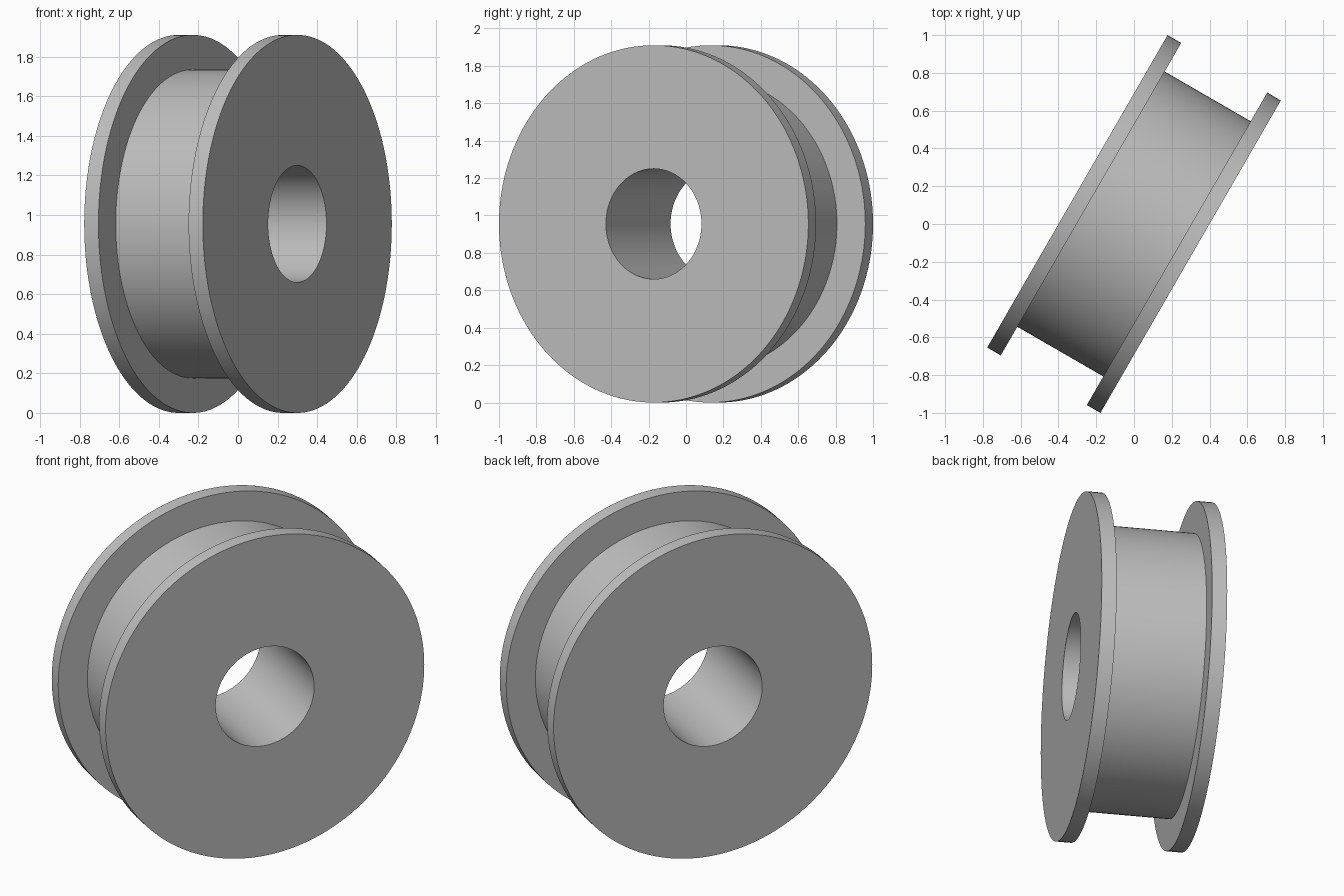
import bpy
import bmesh
from math import pi, radians
from mathutils import Matrix

default = bpy.data.objects.get("Cube")
if default:
    bpy.data.objects.remove(default, do_unlink=True)

# Main dimensions
FLANGE_R, DRUM_R, BORE_R = 0.955, 0.78, 0.295
HALF_WIDTH, FLANGE_T = 0.346, 0.083
SEGMENTS = 144

grey = bpy.data.materials.new("light_grey")
grey.use_nodes = True
colour = (0.52, 0.52, 0.52, 1)
grey.diffuse_color = colour
grey.node_tree.nodes["Principled BSDF"].inputs["Base Color"].default_value = colour


def lathe(name, profile, material):
    """Revolve a closed (radius, height) profile around the z axis."""
    bm = bmesh.new()
    verts = [bm.verts.new((r, 0, h)) for r, h in profile]
    edges = [bm.edges.new((v, verts[i - 1])) for i, v in enumerate(verts)]
    bmesh.ops.spin(bm, geom=verts + edges, cent=(0, 0, 0), axis=(0, 0, 1),
                   angle=2 * pi, steps=SEGMENTS, use_merge=True)
    bmesh.ops.remove_doubles(bm, verts=bm.verts, dist=0.0001)
    bmesh.ops.recalc_face_normals(bm, faces=bm.faces)
    mesh = bpy.data.meshes.new(name)
    bm.to_mesh(mesh)
    bm.free()
    mesh.materials.append(material)
    obj = bpy.data.objects.new(name, mesh)
    bpy.context.collection.objects.link(obj)
    return obj


# Flanged spool with a through bore: one half of the section, then its mirror
inner = HALF_WIDTH - FLANGE_T
upper = [(BORE_R, HALF_WIDTH), (FLANGE_R, HALF_WIDTH), (FLANGE_R, inner), (DRUM_R, inner)]
lower = [(r, -h) for r, h in reversed(upper)]
spool = lathe("flanged_spool", upper + lower, grey)

# Lay the axle level, turned towards the front left, and rest the rims on the floor
spool.data.transform(Matrix.Translation((0, 0, FLANGE_R))
                     @ Matrix.Rotation(radians(-30), 4, "Z")
                     @ Matrix.Rotation(radians(90), 4, "Y"))

# Smooth round walls with crisp rims
bpy.ops.object.select_all(action="DESELECT")
spool.select_set(True)
bpy.context.view_layer.objects.active = spool
bpy.ops.object.shade_smooth_by_angle(angle=radians(30))
